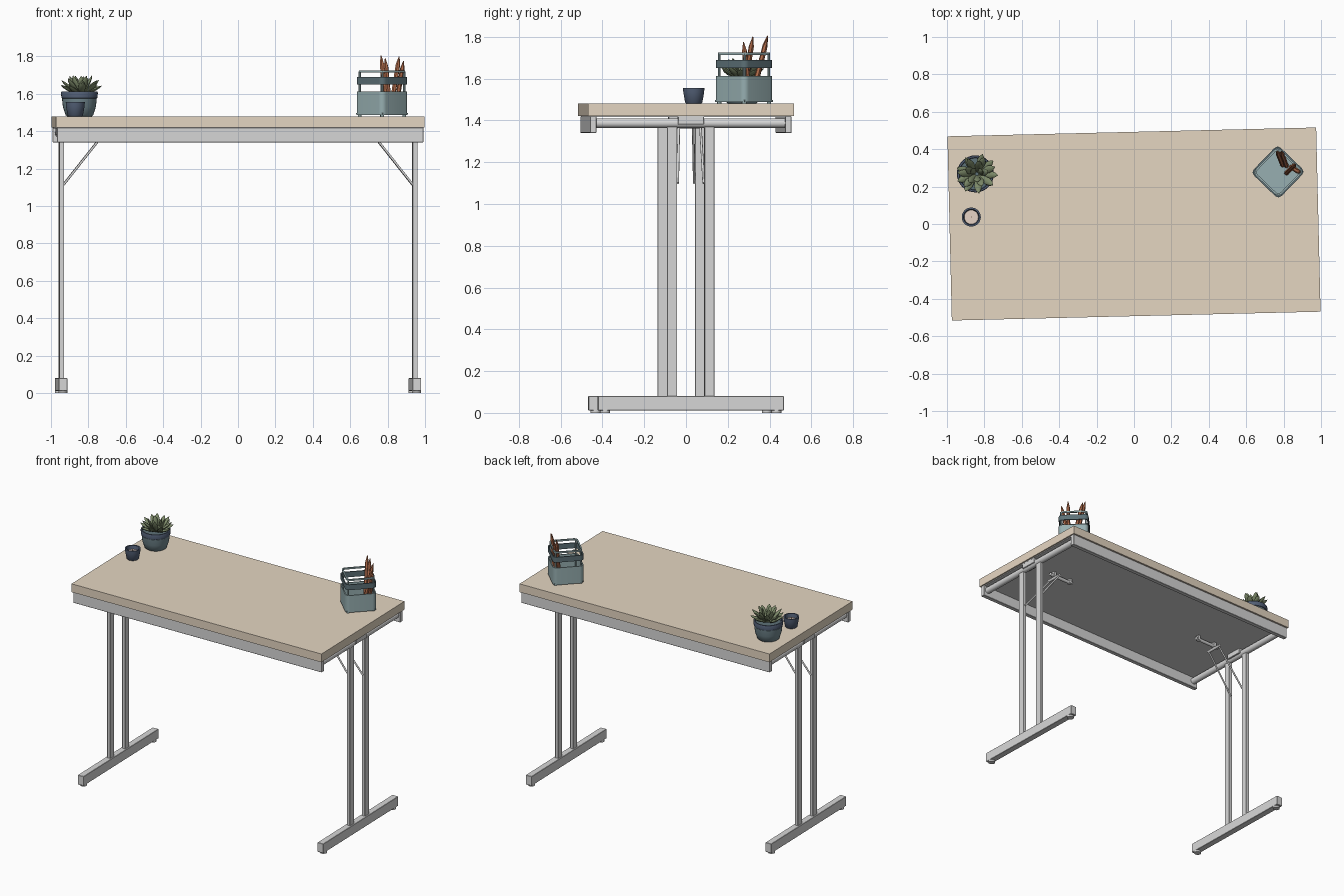
import bpy, bmesh, math, random
from mathutils import Vector, Matrix

if "Cube" in bpy.data.objects:
    bpy.data.objects.remove(bpy.data.objects["Cube"])

random.seed(4)
TURN = Matrix.Rotation(math.radians(1.37), 4, 'Z')   # whole table sits slightly turned
ID = Matrix.Identity(4)


def material(name, rgb):
    m = bpy.data.materials.new(name)
    m.diffuse_color = (*rgb, 1)
    m.use_nodes = True
    m.node_tree.nodes["Principled BSDF"].inputs["Base Color"].default_value = m.diffuse_color
    return m


WOOD = material("beige_top", (0.78, 0.67, 0.535))
METAL = material("light_grey_metal", (0.68, 0.68, 0.68))
TEAL = material("pale_teal", (0.31, 0.43, 0.44))
SLATE = material("dark_slate", (0.11, 0.165, 0.185))
POT = material("blue_grey", (0.17, 0.25, 0.28))
NAVY = material("navy", (0.085, 0.115, 0.18))
LEAF = material("olive_green", (0.20, 0.25, 0.14))
PENCIL = material("rust_brown", (0.44, 0.15, 0.07))
WAX = material("cream_wax", (0.85, 0.70, 0.60))


def finish(name, bm, mat, matrix=ID, smooth=False):
    bmesh.ops.transform(bm, matrix=matrix, verts=bm.verts)
    bmesh.ops.recalc_face_normals(bm, faces=bm.faces)
    me = bpy.data.meshes.new(name)
    bm.to_mesh(me)
    bm.free()
    me.materials.append(mat)
    ob = bpy.data.objects.new(name, me)
    bpy.context.collection.objects.link(ob)
    if smooth:
        bpy.ops.object.select_all(action='DESELECT')
        ob.select_set(True)
        bpy.context.view_layer.objects.active = ob
        bpy.ops.object.shade_smooth_by_angle(angle=math.radians(40))
    return ob


def box(name, x, y, z, mat, bevel=0, matrix=TURN):
    bm = bmesh.new()
    size = (x[1] - x[0], y[1] - y[0], z[1] - z[0])
    mid = (sum(x) / 2, sum(y) / 2, sum(z) / 2)
    bmesh.ops.create_cube(bm, size=1, matrix=Matrix.Translation(mid) @ Matrix.Diagonal((*size, 1)))
    if bevel:
        bmesh.ops.bevel(bm, geom=bm.edges[:], offset=bevel, segments=1, affect='EDGES')
    return finish(name, bm, mat, matrix)


def sweep(name, pts, radii, mat, sides=12, flat=1.0, matrix=ID, smooth=True):
    """Closed tube through points; flat squashes the cross-section."""
    bm = bmesh.new()
    pts = [Vector(p) for p in pts]
    rings = []
    for i, p in enumerate(pts):
        d = pts[min(i + 1, len(pts) - 1)] - pts[max(i - 1, 0)]
        q = d.to_track_quat('Z', 'Y')
        rings.append([bm.verts.new(p + q @ Vector((radii[i] * math.cos(a), flat * radii[i] * math.sin(a), 0)))
                      for a in (2 * math.pi * k / sides for k in range(sides))])
    for a, b in zip(rings, rings[1:]):
        for k in range(sides):
            bm.faces.new((a[k], a[(k + 1) % sides], b[(k + 1) % sides], b[k]))
    bm.faces.new(rings[0])
    bm.faces.new(rings[-1])
    return finish(name, bm, mat, matrix, smooth)


def lathe(name, profile, cx, cy, mat, sides=32):
    bm = bmesh.new()
    vs = [bm.verts.new((r, 0, z)) for r, z in profile]
    es = [bm.edges.new(e) for e in zip(vs, vs[1:])]
    bmesh.ops.spin(bm, geom=vs + es, cent=(0, 0, 0), axis=(0, 0, 1), angle=2 * math.pi, steps=sides)
    bmesh.ops.remove_doubles(bm, verts=bm.verts, dist=0.0002)
    return finish(name, bm, mat, Matrix.Translation((cx, cy, 0)), True)


def rounded_square(half, r, z):
    out = []
    for q in range(4):
        c = Matrix.Rotation(q * math.pi / 2, 3, 'Z') @ Vector((half - r, half - r, z))
        out += [c + Vector((r * math.cos(a), r * math.sin(a), 0))
                for a in (q * math.pi / 2 + k * math.pi / 12 for k in range(7))]
    return out


def square_ring(name, half, thick, z0, z1, mat, matrix):
    bm = bmesh.new()
    loops = [[bm.verts.new(p) for p in rounded_square(h, r, z)] for h, r, z in
             ((half, 0.028, z0), (half, 0.028, z1),
              (half - thick, 0.028 - thick, z1), (half - thick, 0.028 - thick, z0))]
    n = len(loops[0])
    for i in range(4):
        a, b = loops[i], loops[(i + 1) % 4]
        for k in range(n):
            bm.faces.new((a[k], a[(k + 1) % n], b[(k + 1) % n], b[k]))
    return finish(name, bm, mat, matrix, True)


# Table top and grey underside plate
box("table_top", (-0.986, 0.986), (-0.4925, 0.4925), (1.42, 1.48), WOOD)
box("underside", (-0.975, 0.975), (-0.47, 0.47), (1.415, 1.421), METAL)

# Long rails front and back
for s, n in ((-1, "front"), (1, "back")):
    box(n + "_rail", (-0.98, 0.98), sorted((s * 0.482, s * 0.452)), (1.34, 1.42), METAL, 0.002)

# Folding leg frames, mirrored left and right
for s, n in ((-1, "left"), (1, "right")):
    sweep(n + "_cross_tube", [(s * 0.945, -0.46, 1.387), (s * 0.945, 0.46, 1.387)], [0.023] * 2, METAL, 20, matrix=TURN)
    box(n + "_tube_bracket", sorted((s * 0.912, s * 0.974)), (-0.062, 0.062), (1.38, 1.42), METAL, 0.002)
    box(n + "_foot", sorted((s * 0.923, s * 0.969)), (-0.445, 0.445), (0.012, 0.08), METAL, 0.002)
    for t in (-1, 1):
        box(n + "_leg", sorted((s * 0.932, s * 0.958)), sorted((t * 0.065, t * 0.113)), (0.078, 1.385), METAL, 0.002)
        sweep(n + "_foot_pad", [(s * 0.946, t * 0.41, 0), (s * 0.946, t * 0.41, 0.015)], [0.024] * 2, METAL, 16, matrix=TURN)
        sweep(n + "_brace", [(s * 0.945, t * 0.062, 1.10), (s * 0.735, t * 0.052, 1.365)], [0.006] * 2, METAL, 10, matrix=TURN)
    sweep(n + "_brace_pin", [(s * 0.735, -0.06, 1.37), (s * 0.735, 0.06, 1.37)], [0.010] * 2, METAL, 12, matrix=TURN)
    sweep(n + "_lock_bar", [(s * 0.57, 0, 1.39), (s * 0.77, 0, 1.39)], [0.012] * 2, METAL, 12, matrix=TURN)
    for x in (0.59, 0.735):
        box(n + "_lock_mount", sorted((s * (x - 0.01), s * (x + 0.01))), (-0.014, 0.014), (1.38, 1.416), METAL)

# Plant pot: lower body, dark collar, soil
PX, PY = -0.848, 0.268
lathe("pot_body", [(0, 1.48), (0.066, 1.48), (0.074, 1.486), (0.088, 1.53), (0.093, 1.575), (0.08, 1.58), (0, 1.58)], PX, PY, POT)
lathe("pot_collar", [(0.088, 1.574), (0.096, 1.578), (0.099, 1.606), (0.096, 1.612), (0.087, 1.612), (0.084, 1.59), (0.084, 1.574), (0.088, 1.574)], PX, PY, NAVY)
lathe("pot_soil", [(0, 1.595), (0.085, 1.593)], PX, PY, SLATE)

# Succulent rosette: rings of pointed leaves, steeper toward the middle
for count, tilt, length, start in ((9, 22, 0.105, 0.0), (7, 38, 0.11, 0.3), (5, 56, 0.10, 0.1), (3, 76, 0.088, 0.5)):
    for k in range(count):
        a = start + 2 * math.pi * k / count + random.uniform(-0.12, 0.12)
        e = math.radians(tilt + random.uniform(-6, 6))
        base = Vector((PX + 0.008 + 0.012 * math.cos(a), PY + 0.012 * math.sin(a), 1.60))
        d = Vector((math.cos(a) * math.cos(e), math.sin(a) * math.cos(e), math.sin(e)))
        pts = [base + d * length * f + Vector((0, 0, 0.012 * f * f)) for f in (0, 0.3, 0.62, 0.85, 1)]
        sweep("succulent_leaf", pts, [0.009, 0.015, 0.020, 0.013, 0.001], LEAF, 8, 0.45)

# Candle in a small cup
CX, CY = -0.87, 0.037
lathe("candle_cup", [(0, 1.48), (0.036, 1.48), (0.041, 1.485), (0.050, 1.535), (0.051, 1.556), (0.042, 1.556), (0.036, 1.52), (0, 1.52)], CX, CY, NAVY)
lathe("candle_wax", [(0, 1.53), (0.0375, 1.53)], CX, CY, WAX)
sweep("candle_wick", [(CX, CY, 1.525), (CX, CY, 1.548)], [0.003] * 2, PENCIL, 6)

# Pencil caddy: tray, dark band, wire ring and posts
CAD = Matrix.Translation((0.770, 0.278, 0)) @ Matrix.Rotation(math.radians(46), 4, 'Z')
square_ring("caddy_tray_wall", 0.103, 0.007, 1.488, 1.612, TEAL, CAD)
box("caddy_floor", (-0.098, 0.098), (-0.098, 0.098), (1.489, 1.497), TEAL, matrix=CAD)
square_ring("caddy_band", 0.103, 0.007, 1.651, 1.69, SLATE, CAD)
square_ring("caddy_top_wire", 0.096, 0.010, 1.713, 1.724, TEAL, CAD)
for i in (-1, 1):
    for j in (-1, 1):
        x, y = i * 0.084, j * 0.084
        sweep("caddy_post", [(x, y, 1.49), (x, y, 1.72)], [0.006] * 2, TEAL, 8, matrix=CAD)
        sweep("caddy_foot", [(x, y, 1.48), (x, y, 1.49)], [0.010] * 2, TEAL, 12, matrix=CAD)

# Hexagonal pencils leaning in the caddy
for foot, tip in (((0.795, 0.315), (0.765, 0.390, 1.805)), ((0.815, 0.310), (0.787, 0.388, 1.79)),
                  ((0.815, 0.272), (0.862, 0.320, 1.80)), ((0.840, 0.305), (0.885, 0.275, 1.775))):
    a, b = Vector((*foot, 1.498)), Vector(tip)
    sweep("pencil", [a, a.lerp(b, 0.85), b], [0.0125, 0.0125, 0.002], PENCIL, 6, smooth=False)
